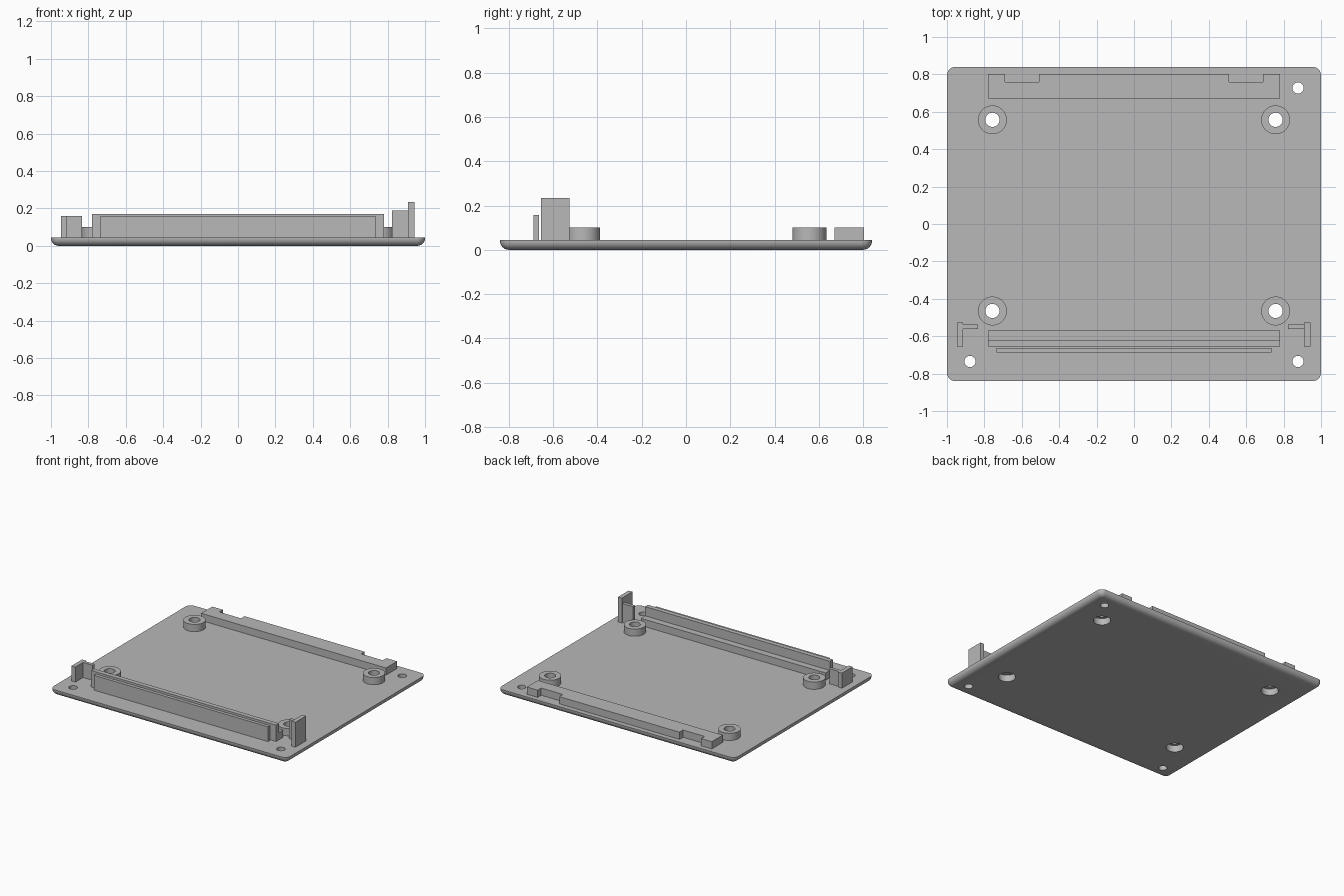
import bpy, bmesh, math
from mathutils import Matrix, Vector

cube = bpy.data.objects.get("Cube")
if cube:
    bpy.data.objects.remove(cube, do_unlink=True)

GRAY = (0.48, 0.48, 0.48, 1)
gray = bpy.data.materials.new("plain gray")
gray.use_nodes = True
gray.diffuse_color = GRAY
gray.node_tree.nodes["Principled BSDF"].inputs["Base Color"].default_value = GRAY

TOP = 0.045  # upper face of the plate


def finish(name, bm, smooth=False):
    bmesh.ops.recalc_face_normals(bm, faces=bm.faces)
    mesh = bpy.data.meshes.new(name)
    bm.to_mesh(mesh)
    bm.free()
    mesh.materials.append(gray)
    obj = bpy.data.objects.new(name, mesh)
    bpy.context.collection.objects.link(obj)
    if smooth:
        shade(obj)
    return obj


def shade(obj):
    bpy.ops.object.select_all(action="DESELECT")
    obj.select_set(True)
    bpy.context.view_layer.objects.active = obj
    bpy.ops.object.shade_smooth_by_angle(angle=math.radians(35))


def prism(name, points, push):
    """Extrude a flat outline along a vector."""
    bm = bmesh.new()
    face = bm.faces.new([bm.verts.new(p) for p in points])
    new = bmesh.ops.extrude_face_region(bm, geom=[face], use_keep_orig=True)
    verts = [v for v in new["geom"] if isinstance(v, bmesh.types.BMVert)]
    bmesh.ops.translate(bm, verts=verts, vec=Vector(push))
    return finish(name, bm)


def block(name, x0, x1, y0, y1, z1):
    outline = [(x0, y0, TOP), (x1, y0, TOP), (x1, y1, TOP), (x0, y1, TOP)]
    return prism(name, outline, (0, 0, z1 - TOP))


def boss(name, x, y):
    """Lathe a stand-off with a screw hole and a counterbore beneath."""
    bm = bmesh.new()
    profile = [(0.06, TOP), (0.077, TOP), (0.077, 0.10),
               (0.038, 0.10), (0.038, 0.05), (0.06, 0.05)]
    ring = [bm.verts.new((r, 0, z)) for r, z in profile]
    edges = [bm.edges.new((a, b)) for a, b in zip(ring, ring[1:] + ring[:1])]
    bmesh.ops.spin(bm, geom=ring + edges, cent=(0, 0, 0), axis=(0, 0, 1),
                   angle=math.tau, steps=48)
    bmesh.ops.remove_doubles(bm, verts=bm.verts, dist=0.0001)
    bmesh.ops.translate(bm, verts=bm.verts, vec=(x, y, 0))
    finish(name, bm, True)


# Base plate with rounded corners and a rounded lower rim
bm = bmesh.new()
bmesh.ops.create_cube(bm, size=1, matrix=Matrix.Translation((0, 0, TOP / 2))
                      @ Matrix.Diagonal((2, 1.68, TOP, 1)))
upright = [e for e in bm.edges
           if abs(e.verts[0].co.z - e.verts[1].co.z) > TOP / 2]
bmesh.ops.bevel(bm, geom=upright, offset=0.045, segments=8, profile=0.5,
                affect="EDGES")
rim = [e for e in bm.edges if all(v.co.z < 0.001 for v in e.verts)]
bmesh.ops.bevel(bm, geom=rim, offset=0.04, segments=6, profile=0.5,
                affect="EDGES")
plate = finish("base_plate", bm)

# Holes through the plate
boss_spots = [(x, y) for x in (-0.757, 0.757) for y in (-0.465, 0.557)]
pin_spots = [(-0.877, -0.735), (0.877, -0.735), (0.877, 0.727)]
bm = bmesh.new()
for radius, spots in ((0.06, boss_spots), (0.03, pin_spots)):
    for x, y in spots:
        bmesh.ops.create_cone(bm, cap_ends=True, segments=48, radius1=radius,
                              radius2=radius, depth=0.3,
                              matrix=Matrix.Translation((x, y, 0)))
cutter = finish("hole_cutter", bm)
cutter.hide_render = True
drill = plate.modifiers.new("holes", "BOOLEAN")
drill.operation = "DIFFERENCE"
drill.solver = "EXACT"
drill.object = cutter
bpy.context.view_layer.objects.active = plate
bpy.ops.object.modifier_apply(modifier="holes")
bpy.data.objects.remove(cutter, do_unlink=True)
shade(plate)

# Screw bosses
for i, (x, y) in enumerate(boss_spots):
    boss(f"screw_boss_{i + 1}", x, y)

# Rear rail with two notches in its back edge
half = [(0.78, 0.67), (0.78, 0.803), (0.69, 0.803),
        (0.69, 0.76), (0.507, 0.76), (0.507, 0.803)]
outline = half + [(-x, y) for x, y in reversed(half)]
prism("rear_rail", [(x, y, TOP) for x, y in outline], (0, 0, 0.10 - TOP))

# Stepped front rail and the thin panel before it
step = [(-0.655, TOP), (-0.655, 0.17), (-0.62, 0.17),
        (-0.62, 0.10), (-0.57, 0.10), (-0.57, TOP)]
prism("front_rail", [(-0.78, y, z) for y, z in step], (1.56, 0, 0))
block("front_panel", -0.735, 0.735, -0.688, -0.663, 0.158)

# Corner brackets, the left one taller
block("left_bracket_wall", 0.91, 0.943, -0.655, -0.527, 0.235)
block("left_bracket_rib", 0.823, 0.91, -0.562, -0.537, 0.19)
block("right_bracket_wall", -0.947, -0.914, -0.655, -0.527, 0.16)
block("right_bracket_rib", -0.914, -0.833, -0.562, -0.537, 0.16)
